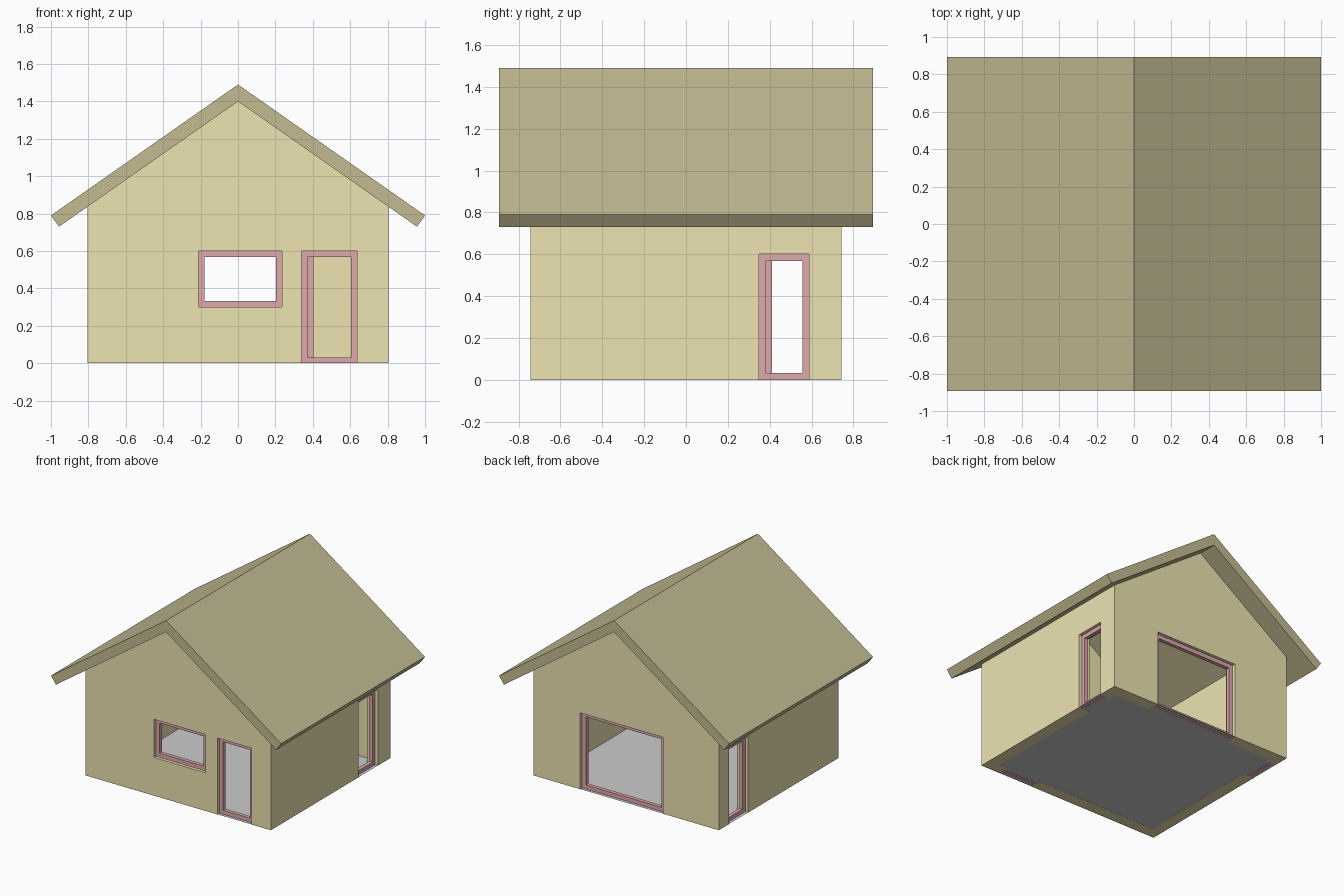
import bpy, bmesh
from mathutils import Matrix
from math import pi

if "Cube" in bpy.data.objects:
    bpy.data.objects.remove(bpy.data.objects["Cube"])

HX, HY = 0.805, 0.742        # half size of the walls
APEX, SLOPE = 1.40, 0.70     # underside of the roof
THICK = 0.095                # wall thickness
RECESS, DEPTH, BAR = 0.025, 0.03, 0.032


def material(name, rgb):
    m = bpy.data.materials.new(name)
    m.diffuse_color = (*rgb, 1)
    m.use_nodes = True
    m.node_tree.nodes["Principled BSDF"].inputs["Base Color"].default_value = m.diffuse_color
    return m


def add(name, bm, mat=None):
    bmesh.ops.recalc_face_normals(bm, faces=bm.faces)
    me = bpy.data.meshes.new(name)
    bm.to_mesh(me)
    bm.free()
    ob = bpy.data.objects.new(name, me)
    bpy.context.collection.objects.link(ob)
    if mat:
        me.materials.append(mat)
    return ob


def prism(name, profile, y0, y1, mat=None):
    """Extrude an (x, z) profile along y."""
    bm = bmesh.new()
    face = bm.faces.new([bm.verts.new((x, y0, z)) for x, z in profile])
    new = bmesh.ops.extrude_face_region(bm, geom=[face])["geom"]
    verts = [v for v in new if isinstance(v, bmesh.types.BMVert)]
    bmesh.ops.translate(bm, verts=verts, vec=(0, y1 - y0, 0))
    return add(name, bm, mat)


def rect(a0, a1, z0, z1):
    return [(a0, z0), (a1, z0), (a1, z1), (a0, z1)]


def cut(target, cutter):
    mod = target.modifiers.new(cutter.name, 'BOOLEAN')
    mod.operation, mod.solver, mod.object = 'DIFFERENCE', 'EXACT', cutter
    cutter.hide_render = True
    cutter.hide_set(True)


def ring(name, a0, a1, z0, z1, y0, y1, mat):
    """Rectangular frame with mitred corners."""
    bm = bmesh.new()
    outer = rect(a0, a1, z0, z1)
    inner = rect(a0 + BAR, a1 - BAR, z0 + BAR, z1 - BAR)
    loops = [[bm.verts.new((x, y, z)) for x, z in pts]
             for pts, y in ((outer, y0), (inner, y0), (inner, y1), (outer, y1))]
    for k in range(4):
        p, q = loops[k], loops[(k + 1) % 4]
        for i in range(4):
            j = (i + 1) % 4
            bm.faces.new((p[i], p[j], q[j], q[i]))
    return add(name, bm, mat)


wall_mat = material("wall_yellow", (0.85, 0.77, 0.44))
roof_mat = material("roof_olive", (0.55, 0.50, 0.29))
frame_mat = material("frame_red", (0.74, 0.40, 0.41))

# Walls: gabled shell, open to the roof
eave = APEX - SLOPE * HX
walls = prism("walls", [(-HX, 0), (HX, 0), (HX, eave), (0, APEX), (-HX, eave)],
              -HY, HY, wall_mat)
ix, iy = HX - THICK, HY - THICK
cut(walls, prism("room_cutter", rect(-ix, ix, -0.2, 2), -iy, iy))

# Openings: name, turn about z, distance to wall face, range along wall, height
openings = [
    ("front_window", 0, HY, -0.212, 0.236, 0.30, 0.60),
    ("front_door", 0, HY, 0.34, 0.637, 0.0, 0.60),
    ("back_window", pi, HY, -0.40, 0.32, 0.0, 0.60),
    ("right_door", pi / 2, HX, 0.348, 0.588, 0.0, 0.60),
    ("left_door", -pi / 2, HX, -0.618, -0.378, 0.0, 0.60),
]
for name, turn, dist, a0, a1, z0, z1 in openings:
    bottom = z0 if z0 > 0 else -0.1
    hole = prism(name + "_cutter", rect(a0, a1, bottom, z1), -dist - 0.05, -dist + THICK + 0.05)
    frame = ring(name + "_frame", a0, a1, z0, z1,
                 -dist + RECESS, -dist + RECESS + DEPTH, frame_mat)
    for ob in (hole, frame):
        ob.data.transform(Matrix.Rotation(turn, 4, 'Z'))
    cut(walls, hole)

# Gable roof with square-cut eaves
ridge, tip = 1.49, 1.0
low = 0.957
prism("roof", [(0, ridge), (tip, ridge - SLOPE * tip), (low, APEX - SLOPE * low), (0, APEX),
               (-low, APEX - SLOPE * low), (-tip, ridge - SLOPE * tip)], -0.893, 0.893, roof_mat)

# Floor sheet
bm = bmesh.new()
bm.faces.new([bm.verts.new((x, y, 0.001)) for x, y in rect(-HX, HX, -HY, HY)])
add("floor", bm)
